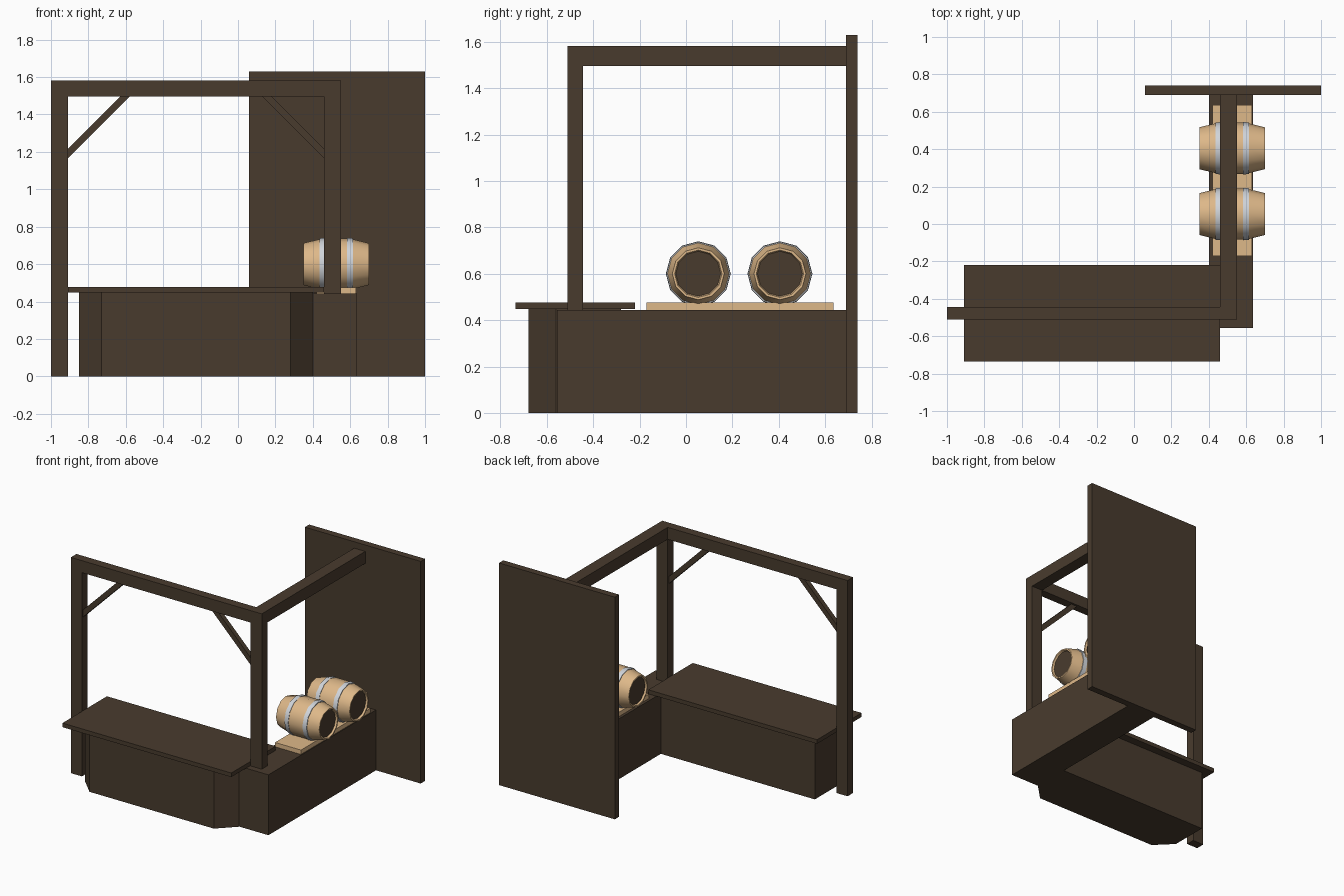
import bpy, bmesh, math
from mathutils import Vector

if "Cube" in bpy.data.objects:
    bpy.data.objects.remove(bpy.data.objects["Cube"])


def material(name, rgb):
    m = bpy.data.materials.new(name)
    m.diffuse_color = (*rgb, 1)
    m.use_nodes = True
    m.node_tree.nodes["Principled BSDF"].inputs["Base Color"].default_value = m.diffuse_color
    return m


DARK = material("dark wood", (0.066, 0.044, 0.027))
TAN = material("light oak", (0.73, 0.48, 0.25))
STEEL = material("hoop steel", (0.63, 0.66, 0.70))


def make(name, bm, *mats):
    bmesh.ops.recalc_face_normals(bm, faces=bm.faces)
    me = bpy.data.meshes.new(name)
    bm.to_mesh(me)
    bm.free()
    for m in mats:
        me.materials.append(m)
    ob = bpy.data.objects.new(name, me)
    bpy.context.collection.objects.link(ob)
    return ob


def prism(name, points, offset, mat):
    """Extrude a polygon outline along an offset vector."""
    bm = bmesh.new()
    face = bm.faces.new([bm.verts.new(p) for p in points])
    ext = bmesh.ops.extrude_face_region(bm, geom=[face])
    moved = [g for g in ext["geom"] if isinstance(g, bmesh.types.BMVert)]
    bmesh.ops.translate(bm, verts=moved, vec=Vector(offset))
    # keep the starting cap so the solid is closed
    if not any(f.is_valid and all(v not in moved for v in f.verts) for f in bm.faces):
        bm.faces.new([v for v in bm.verts if v not in moved])
    return make(name, bm, mat)


def box(name, x, y, z, mat=DARK):
    pts = [(x[0], y[0], z[0]), (x[1], y[0], z[0]), (x[1], y[1], z[0]), (x[0], y[1], z[0])]
    return prism(name, pts, (0, 0, z[1] - z[0]), mat)


# Wall and frame
FY = (-0.51, -0.445)
box("back_wall", (0.06, 1.0), (0.69, 0.74), (0, 1.63))
box("left_post", (-1.0, -0.91), FY, (0, 1.495))
box("corner_post", (0.46, 0.55), FY, (0.443, 1.495))
box("front_beam", (-1.0, 0.55), FY, (1.495, 1.583))
box("side_beam", (0.46, 0.55), (-0.445, 0.69), (1.495, 1.583))

# Diagonal braces, mirrored about the middle of the front opening
MID = -0.225
for name, s in (("left_brace", -1), ("right_brace", 1)):
    prof = [(0.685, 1.165), (0.685, 1.217), (0.407, 1.495), (0.355, 1.495)]
    prism(name, [(MID + s * px, -0.495, pz) for px, pz in prof], (0, 0.035, 0), DARK)

# Counters: chamfered front base, overhanging top, side base
prism("front_counter_base",
      [(-0.85, -0.28, 0), (-0.85, -0.56, 0), (-0.73, -0.68, 0), (0.28, -0.68, 0),
       (0.40, -0.56, 0), (0.40, -0.28, 0)], (0, 0, 0.447), DARK)
box("front_counter_top", (-0.91, 0.46), (-0.735, -0.22), (0.447, 0.477))
box("side_counter_base", (0.40, 0.637), (-0.557, 0.69), (0, 0.443))
box("barrel_plank", (0.42, 0.63), (-0.17, 0.635), (0.443, 0.475), TAN)


def barrel(name, y):
    """Twelve-sided lathe along x; hoops and recessed ends coloured by ring."""
    half = [(0.162, 0.0, 1), (0.162, 0.097, 0), (0.175, 0.102, 0), (0.175, 0.112, 0),
            (0.09, 0.133, 0), (0.09, 0.138, 2), (0.058, 0.140, 2), (0.058, 0.137, 0)]
    # third value: 0 stave, 1 end cap, 2 hoop, for the strip leading to the next ring
    left = [(-x, r) for x, r, _ in half]
    right = [(x, r) for x, r, _ in reversed(half)]
    strips = [1, 0, 0, 0, 2, 2, 2]
    strips = strips + [0] + strips[::-1]
    rows = left + right
    n = 12
    bm = bmesh.new()
    rings = []
    for x, r in rows:
        if r == 0:
            rings.append([bm.verts.new((0.525 + x, y, 0.60))] * n)
        else:
            rings.append([bm.verts.new((0.525 + x, y + r * math.cos(2 * math.pi * i / n),
                                        0.60 + r * math.sin(2 * math.pi * i / n)))
                          for i in range(n)])
    for k, mat in enumerate(strips):
        a, b = rings[k], rings[k + 1]
        for i in range(n):
            j = (i + 1) % n
            f = bm.faces.new(list(dict.fromkeys((a[i], a[j], b[j], b[i]))))
            f.material_index = mat
    ob = make(name, bm, TAN, DARK, STEEL)
    bpy.ops.object.select_all(action="DESELECT")
    ob.select_set(True)
    bpy.context.view_layer.objects.active = ob
    bpy.ops.object.shade_smooth_by_angle(angle=math.radians(35))


barrel("front_barrel", 0.053)
barrel("rear_barrel", 0.405)
